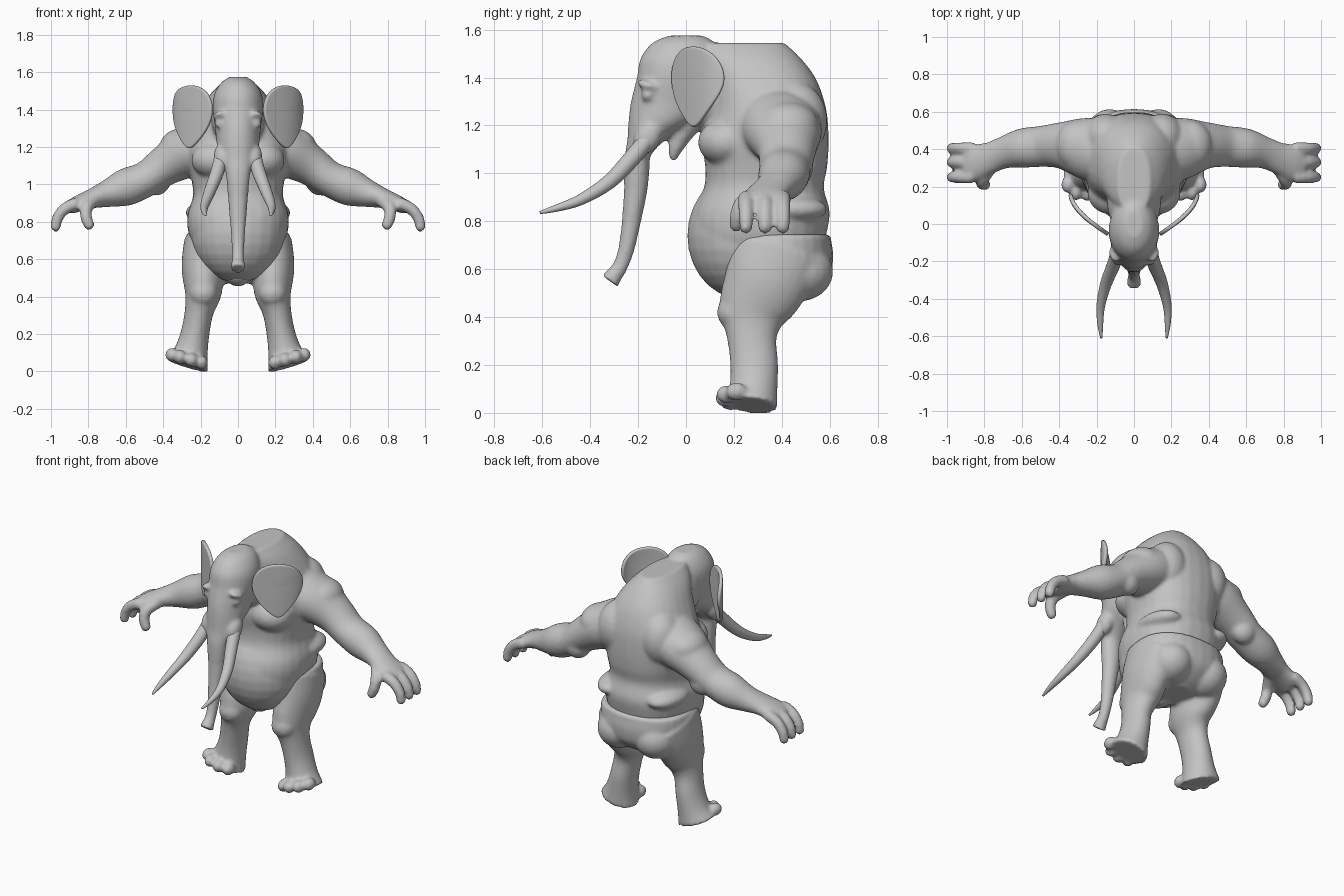
import bpy, bmesh, math
from mathutils import Vector, Matrix

if "Cube" in bpy.data.objects:
    bpy.data.objects.remove(bpy.data.objects["Cube"])

skin = bpy.data.materials.new("grey_skin")
skin.use_nodes = True
GREY = (0.55, 0.55, 0.55, 1)
skin.diffuse_color = GREY
skin.node_tree.nodes["Principled BSDF"].inputs["Base Color"].default_value = GREY


def spline(rings, steps=4):
    """Catmull-Rom through rows of (x, y, z, radius_a, radius_b)."""
    rows = [Vector(r) for r in rings]
    out = []
    for i in range(len(rows) - 1):
        p0, p1, p2 = rows[max(i - 1, 0)], rows[i], rows[i + 1]
        p3 = rows[min(i + 2, len(rows) - 1)]
        for s in range(steps):
            t = s / steps
            out.append(p1 + (p2 - p0) * (t / 2)
                       + (p0 * 2 - p1 * 5 + p2 * 4 - p3) * (t * t / 2)
                       + (p1 * 3 - p0 - p2 * 3 + p3) * (t ** 3 / 2))
    return out + [rows[-1]]


def loft(bm, rings, ref=(1, 0, 0), axis=None, power=2.0, seg=28):
    """Closed tube of oval rings; radius_a lies along ref."""
    rows = spline(rings)
    loops = []
    for i, row in enumerate(rows):
        c = Vector(row[:3])
        t = Vector(rows[min(i + 1, len(rows) - 1)][:3]) - Vector(rows[max(i - 1, 0)][:3])
        t = Vector(axis) if axis else t.normalized()
        u = (Vector(ref) - t * t.dot(Vector(ref))).normalized()
        v = t.cross(u)
        loop = []
        for k in range(seg):
            a = math.tau * k / seg
            ca, sa = math.cos(a), math.sin(a)
            ca = math.copysign(abs(ca) ** (2 / power), ca)
            sa = math.copysign(abs(sa) ** (2 / power), sa)
            loop.append(bm.verts.new(c + u * ca * row[3] + v * sa * row[4]))
        loops.append(loop)
    for l0, l1 in zip(loops, loops[1:]):
        for k in range(seg):
            n = (k + 1) % seg
            bm.faces.new((l0[k], l0[n], l1[n], l1[k]))
    bm.faces.new(loops[0][::-1])
    bm.faces.new(loops[-1])


def blob(bm, centre, radii, tilt=0):
    """Ellipsoid, tilted about x."""
    m = Matrix.Translation(centre) @ Matrix.Rotation(math.radians(tilt), 4, 'X') \
        @ Matrix.Diagonal((*radii, 1))
    bmesh.ops.create_uvsphere(bm, u_segments=24, v_segments=14, radius=1, matrix=m)


def finish(bm, name, voxel=0, smooth=6):
    """Mirror across x and, for flesh, fuse the masses into one skin."""
    bmesh.ops.recalc_face_normals(bm, faces=bm.faces)
    me = bpy.data.meshes.new(name)
    bm.to_mesh(me)
    bm.free()
    me.materials.append(skin)
    for p in me.polygons:
        p.use_smooth = True
    ob = bpy.data.objects.new(name, me)
    bpy.context.collection.objects.link(ob)
    mir = ob.modifiers.new("mirror", 'MIRROR')
    mir.use_mirror_merge = False
    if voxel:
        rm = ob.modifiers.new("fuse", 'REMESH')
        rm.mode = 'VOXEL'
        rm.voxel_size = voxel
        rm.use_smooth_shade = True
        sm = ob.modifiers.new("relax", 'SMOOTH')
        sm.factor = 0.5
        sm.iterations = smooth
    return ob


# Upper body: torso, belly, neck, head, trunk, arms and hands
bm = bmesh.new()
loft(bm, [(0, .31, .62, .22, .25), (0, .305, .74, .265, .28), (0, .315, .84, .27, .285),
          (0, .325, .94, .24, .25), (0, .335, 1.03, .25, .255), (0, .33, 1.15, .27, .265),
          (0, .345, 1.27, .26, .24), (0, .32, 1.39, .205, .225), (0, .27, 1.48, .15, .21),
          (0, .23, 1.545, .085, .18)], axis=(0, 0, 1), power=2.3)
blob(bm, (0, .235, .74), (.25, .23, .265))
blob(bm, (0, .12, 1.36), (.145, .2, .18))
blob(bm, (.12, .17, 1.13), (.13, .12, .1))
blob(bm, (.15, .46, 1.22), (.12, .13, .16))
blob(bm, (.17, .42, .85), (.11, .17, .06))
loft(bm, [(0, 0, 1.575, .045, .07), (0, -.01, 1.545, .09, .13), (0, -.025, 1.48, .128, .165),
          (0, -.04, 1.4, .135, .165), (0, -.065, 1.3, .122, .165), (0, -.1, 1.22, .115, .14),
          (0, -.165, 1.14, .088, .08), (0, -.205, 1.06, .066, .052),
          (0, -.21, .95, .055, .05)], axis=(0, 0, 1))
loft(bm, [(0, -.2, 1.08, .066, .05), (0, -.208, .95, .055, .05), (0, -.228, .8, .043, .04),
          (0, -.25, .68, .034, .034), (0, -.275, .61, .032, .032), (0, -.3, .575, .036, .036),
          (0, -.318, .55, .042, .042)])
loft(bm, [(0, .02, 1.24, .07, .07), (0, -.02, 1.16, .05, .045), (0, -.045, 1.1, .034, .03),
          (0, -.056, 1.055, .016, .014)])
blob(bm, (.095, -.155, 1.365), (.04, .05, .022), -20)
blob(bm, (.1, -.16, 1.325), (.026, .028, .024))
blob(bm, (.085, -.16, 1.15), (.045, .055, .075), -30)

# Arm, palm and digits
loft(bm, [(.12, .37, 1.22, .17, .155), (.26, .405, 1.175, .165, .14), (.39, .42, 1.1, .125, .108),
          (.49, .415, 1.03, .11, .095), (.6, .405, .985, .105, .1), (.7, .38, .95, .085, .073),
          (.78, .35, .925, .085, .053), (.86, .33, .895, .1, .043), (.9, .33, .875, .095, .036)],
     ref=(0, 1, 0))
blob(bm, (.3, .42, 1.2), (.12, .135, .1))
blob(bm, (.44, .46, 1.02), (.08, .07, .08))


def digit(path, r):
    loft(bm, [(*p, r * (1 - .06 * i), r * (1 - .06 * i)) for i, p in enumerate(path)],
         ref=(0, 1, 0), seg=16)
    blob(bm, path[-1], (r * .82,) * 3)


for y in (.25, .33, .405):
    digit([(.86, y, .9), (.925, y, .87), (.965, y, .82), (.975, y, .775)], .034)
digit([(.77, .3, .915), (.81, .235, .875), (.812, .215, .825), (.797, .21, .785)], .036)
finish(bm, "upper_body", .011)

# Lower body: hips with waist fold, legs and feet
bm = bmesh.new()
loft(bm, [(0, .37, .47, .1, .1), (0, .37, .51, .19, .17), (0, .365, .57, .245, .235),
          (0, .37, .65, .278, .245), (0, .38, .71, .28, .228), (0, .385, .745, .272, .218)],
     axis=(0, 0, 1), power=2.3)
blob(bm, (.13, .47, .59), (.13, .145, .125))
blob(bm, (0, .24, .52), (.07, .1, .065))
loft(bm, [(.17, .38, .68, .12, .2), (.19, .34, .56, .112, .18), (.185, .285, .43, .1, .15),
          (.208, .275, .32, .077, .105), (.23, .285, .2, .077, .1), (.252, .282, .1, .092, .1),
          (.272, .275, .03, .118, .108)])
blob(bm, (.185, .2, .42), (.075, .07, .075))
for x, y in ((.195, .185), (.25, .165), (.31, .17), (.355, .21)):
    blob(bm, (x, y, (x - .155) * .255 + .038), (.034, .045, .038))
finish(bm, "hips_and_legs", .011)

# Ears: thin cupped sheets swept outward and back
bm = bmesh.new()
outline = [(0, 1.38), (.04, 1.47), (.2, 1.525), (.45, 1.535), (.76, 1.51), (.98, 1.45),
           (1.03, 1.38), (.88, 1.315), (.63, 1.24), (.44, 1.175), (.28, 1.22), (.1, 1.29)]


def ear_point(u, z):
    return Vector((.13 + .21 * math.sin(max(u, 0) * math.pi / 2), -.06 + .22 * u, z))


hub = bm.verts.new(ear_point(.42, 1.39))
loops = [[bm.verts.new(ear_point(.42 + (u - .42) * k, 1.39 + (z - 1.39) * k))
          for u, z in outline] for k in (.35, .7, .92, 1)]
for k in range(len(outline)):
    n = (k + 1) % len(outline)
    bm.faces.new((hub, loops[0][k], loops[0][n]))
    for l0, l1 in zip(loops, loops[1:]):
        bm.faces.new((l0[k], l1[k], l1[n], l0[n]))
ears = finish(bm, "ears")
sol = ears.modifiers.new("thickness", 'SOLIDIFY')
sol.thickness = .022
sol.offset = 0
sub = ears.modifiers.new("round", 'SUBSURF')
sub.levels = sub.render_levels = 2

# Tusks: long tapering curves
bm = bmesh.new()
loft(bm, [(.085, -.14, 1.17, .036, .036), (.11, -.22, 1.07, .036, .036),
          (.15, -.32, .965, .031, .031), (.178, -.44, .89, .023, .023),
          (.18, -.54, .855, .015, .015), (.174, -.61, .836, .006, .006)], seg=20)
finish(bm, "tusks")
